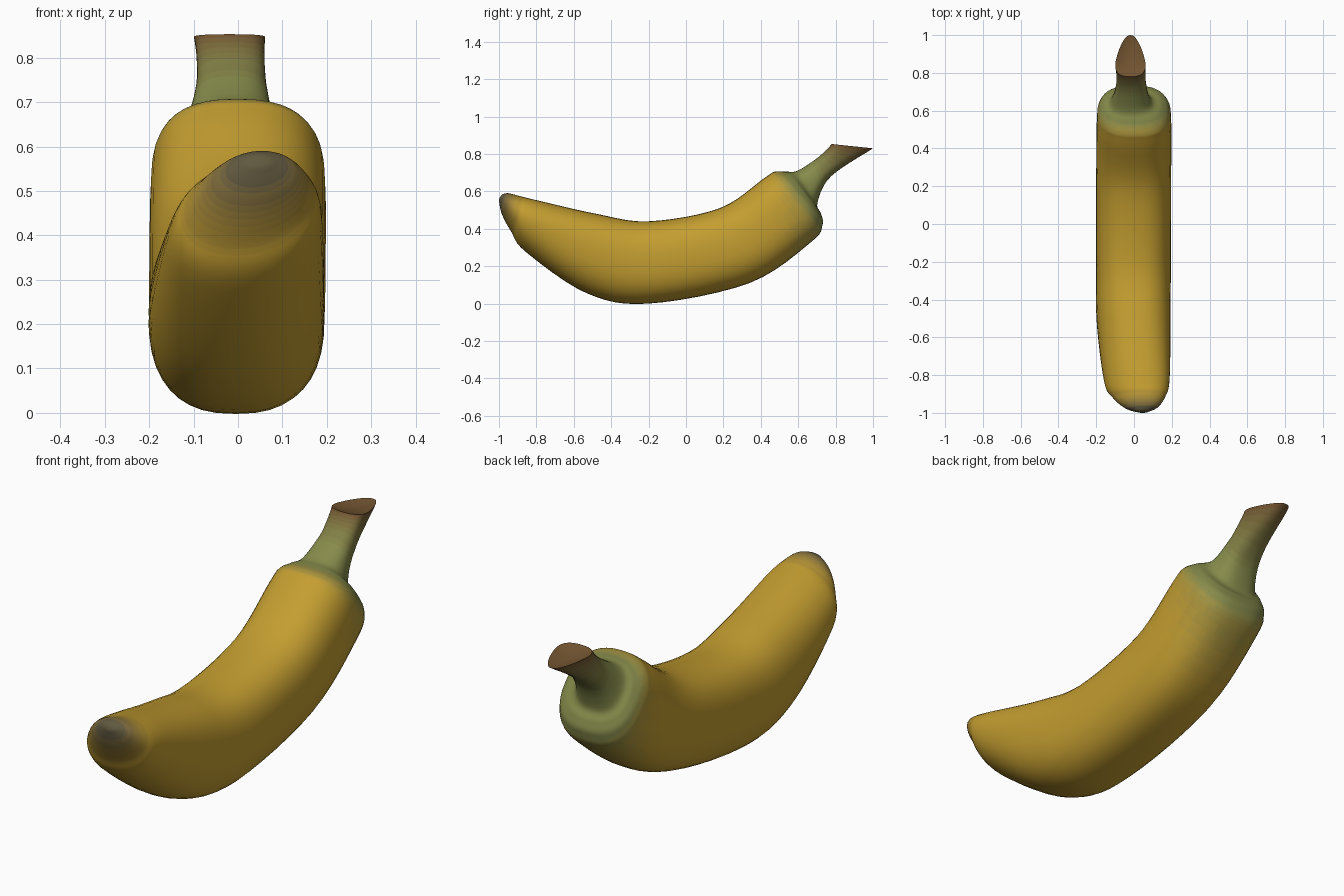
import bpy, bmesh, math
from mathutils import Vector

if "Cube" in bpy.data.objects:
    bpy.data.objects.remove(bpy.data.objects["Cube"])

# Key sections, blossom tip to stalk end: inner-edge y,z, outer-edge y,z, left x, right x
SECTIONS = [
    (-.98, .585, -1, .55, .01, .08),
    (-.95, .59, -.985, .48, -.05, .13),
    (-.89, .575, -.935, .385, -.11, .165),
    (-.8, .553, -.855, .275, -.155, .185),
    (-.48, .48, -.53, .055, -.197, .193),
    (-.2, .44, -.2, 0, -.2, .195),
    (.18, .51, .34, .11, -.2, .197),
    (.42, .672, .67, .33, -.197, .197),
    (.475, .705, .73, .42, -.187, .185),
    (.54, .705, .722, .48, -.16, .15),
    (.6, .712, .703, .54, -.122, .09),
    (.71, .785, .775, .68, -.094, .064),
    (.78, .853, 1, .83, -.09, .052),
]
YELLOW, GREEN = Vector((.55, .34, .03)), Vector((.24, .26, .07))
DARK, BROWN = Vector((.12, .1, .05)), Vector((.17, .09, .03))
SEG, SUB, LAST = 40, 6, len(SECTIONS) - 1


def ramp(u, start, end):
    return max(0, min(1, (u - start) / (end - start)))


def spline(u):
    """Smooth curve through the key sections."""
    i = min(int(u), LAST - 1)
    t = u - i
    a, b, c, d = (SECTIONS[max(0, min(LAST, i + k))] for k in (-1, 0, 1, 2))
    return [.5 * (2 * q + (r - p) * t + (2 * p - 5 * q + 4 * r - s) * t * t
                  + (3 * q - p - 3 * r + s) * t ** 3) for p, q, r, s in zip(a, b, c, d)]


def ring_points(u):
    """Rounded-square section, twisted near the tip and tapered at the stalk end."""
    ty, tz, by, bz, xl, xr = spline(u)
    n = 2 + .5 * ramp(u, 2, 5)
    skew = .03 * ramp(u, 0, 2) * (1 - ramp(u, 3, 5))
    taper = .45 * ramp(u, LAST - 1, LAST)
    pts = []
    for k in range(SEG):
        a = 2 * math.pi * k / SEG
        c, s = (math.copysign(abs(v) ** (2 / n), v) for v in (math.cos(a), math.sin(a)))
        x = (xl + xr) / 2 + (xr - xl) / 2 * c * (1 + taper * s) + skew * s
        f = (1 + s) / 2
        pts.append(Vector((x, by + (ty - by) * f, bz + (tz - bz) * f)))
    return pts


slots = {}


def slot(mesh, u):
    """Material slot for a position along the blended peel colours."""
    u = round(max(0, min(LAST, u)) * 5) / 5
    col = DARK.lerp(YELLOW, ramp(u, .6, 2.4))
    col = col.lerp(GREEN, ramp(u, 6.7, 8.4)).lerp(BROWN, ramp(u, 10.6, LAST))
    key = tuple(round(c, 3) for c in col)
    if key not in slots:
        mat = bpy.data.materials.new("peel_%d" % len(slots))
        mat.diffuse_color = (*key, 1)
        mat.use_nodes = True
        mat.node_tree.nodes["Principled BSDF"].inputs["Base Color"].default_value = mat.diffuse_color
        mesh.materials.append(mat)
        slots[key] = len(slots)
    return slots[key]


mesh = bpy.data.meshes.new("banana")
bm = bmesh.new()

# Peel: skin the interpolated rings, green reaching further along the outer edge
rings = [[bm.verts.new(p) for p in ring_points(i / SUB)] for i in range(LAST * SUB + 1)]
for i in range(LAST * SUB):
    u = (i + .5) / SUB
    for k in range(SEG):
        j = (k + 1) % SEG
        f = bm.faces.new((rings[i][k], rings[i][j], rings[i + 1][j], rings[i + 1][k]))
        shift = .6 * math.sin(2 * math.pi * (k + .5) / SEG) if 5 < u < 10 else 0
        f.material_index = slot(mesh, u - shift)


# End caps: blunt tip and hollowed stalk cut
def cap(ring, offset, u):
    offset = Vector(offset)
    centre = sum((v.co for v in ring), Vector()) / SEG + offset
    inner = [bm.verts.new(v.co.lerp(centre, .45) + offset * .4) for v in ring]
    mid = bm.verts.new(centre)
    for k in range(SEG):
        j = (k + 1) % SEG
        for f in (bm.faces.new((ring[k], ring[j], inner[j], inner[k])),
                  bm.faces.new((inner[k], inner[j], mid))):
            f.material_index = slot(mesh, u)


cap(rings[0], (0, -.004, .002), 0)
cap(rings[-1], (0, 0, -.015), LAST)

bmesh.ops.recalc_face_normals(bm, faces=bm.faces)
bm.to_mesh(mesh)
bm.free()
banana = bpy.data.objects.new("banana", mesh)
bpy.context.collection.objects.link(banana)
bpy.context.view_layer.objects.active = banana
banana.select_set(True)
bpy.ops.object.shade_smooth_by_angle(angle=math.radians(50))
